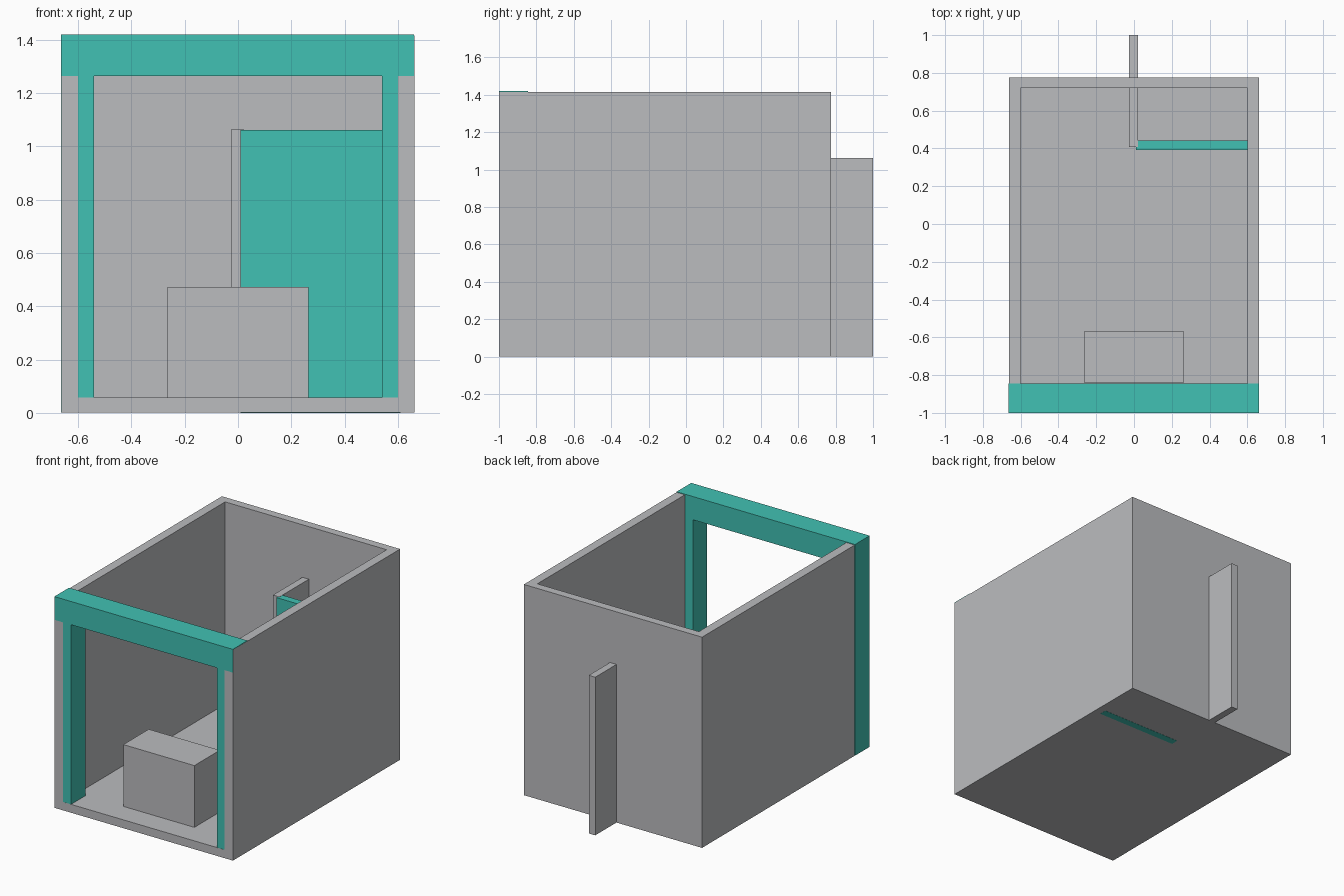
import bpy
import bmesh

if "Cube" in bpy.data.objects:
    bpy.data.objects.remove(bpy.data.objects["Cube"])


def material(name, rgb):
    m = bpy.data.materials.new(name)
    m.diffuse_color = (*rgb, 1)
    m.use_nodes = True
    m.node_tree.nodes["Principled BSDF"].inputs["Base Color"].default_value = m.diffuse_color
    return m


grey = material("plain grey", (0.497, 0.503, 0.521))
teal = material("teal", (0.053, 0.533, 0.451))


def box(name, x, y, z, mat):
    """Box from (min, max) ranges on each axis."""
    bm = bmesh.new()
    bmesh.ops.create_cube(bm, size=1)
    for v in bm.verts:
        v.co = [r[0] if c < 0 else r[1] for c, r in zip(v.co, (x, y, z))]
    me = bpy.data.meshes.new(name)
    bm.to_mesh(me)
    bm.free()
    me.materials.append(mat)
    ob = bpy.data.objects.new(name, me)
    bpy.context.collection.objects.link(ob)
    return ob


# Room shell: floor, two side walls and a back wall, open at front and top
room = box("room_shell", (-0.662, 0.662), (-0.999, 0.775), (0.001, 1.416), grey)
hollow = box("room_hollow_cutter", (-0.6, 0.6), (-1.2, 0.72), (0.057, 1.6), grey)
hollow.hide_render = True
hollow.hide_viewport = True
cut = room.modifiers.new("hollow", "BOOLEAN")
cut.operation = "DIFFERENCE"
cut.solver = "EXACT"
cut.object = hollow

# Front frame: two posts and the beam across the top
box("left_post", (-0.664, -0.541), (-0.998, -0.845), (0.002, 1.3), teal)
box("right_post", (0.541, 0.661), (-0.998, -0.845), (0.002, 1.3), teal)
box("front_beam", (-0.664, 0.6615), (-1.0, -0.845), (1.264, 1.42), teal)

# Counter block just behind the opening
box("counter", (-0.264, 0.264), (-0.84, -0.57), (0.05, 0.472), grey)

# Partition running out through the back wall, with a teal panel to the side
box("partition_wall", (-0.026, 0.022), (0.408, 1.0), (0.001, 1.063), grey)
box("partition_panel", (0.01, 0.61), (0.392, 0.442), (0.0, 1.062), teal)
